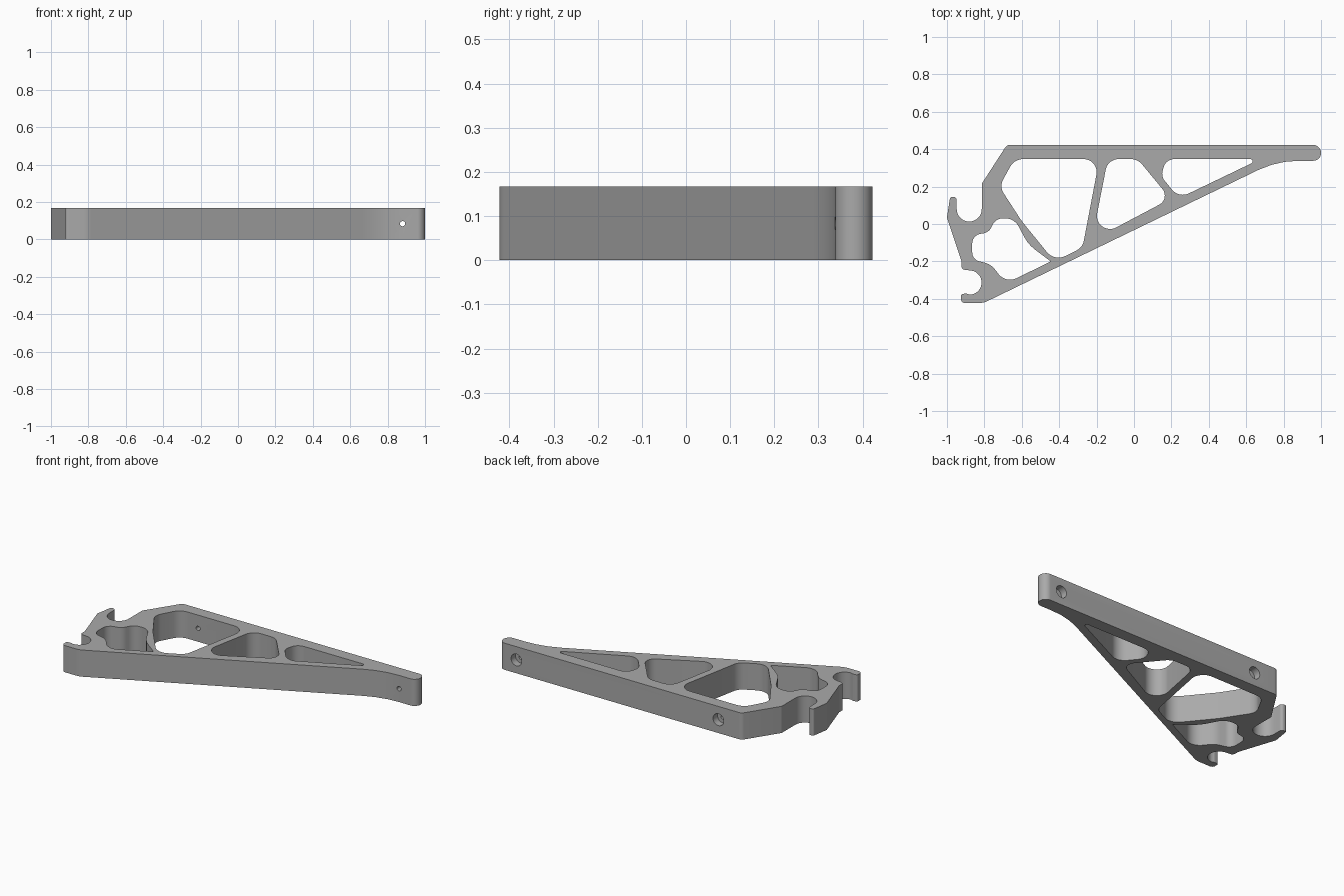
import bpy, bmesh
from math import sin, cos, tan, pi, radians, ceil
from mathutils import Vector, Matrix

cube = bpy.data.objects.get("Cube")
if cube:
    bpy.data.objects.remove(cube, do_unlink=True)

THICK = 0.167
grey = bpy.data.materials.new("plain_grey")
grey.use_nodes = True
grey.diffuse_color = (0.4, 0.4, 0.4, 1)
grey.node_tree.nodes["Principled BSDF"].inputs["Base Color"].default_value = (0.4, 0.4, 0.4, 1)


def arc(cx, cy, r, start, end, steps=18):
    """Points on a circular notch, with no extra rounding."""
    angles = [radians(start + (end - start) * i / steps) for i in range(steps + 1)]
    return [(cx + r * cos(a), cy + r * sin(a), 0) for a in angles]


def rounded(corners):
    """Fillet every corner (x, y, radius) of a closed polygon."""
    result = []
    for i, (x, y, r) in enumerate(corners):
        p = Vector((x, y))
        a = Vector(corners[i - 1][:2]) - p
        b = Vector(corners[(i + 1) % len(corners)][:2]) - p
        if r == 0:
            result.append(p)
            continue
        half = a.angle(b) / 2
        t = min(r / tan(half), 0.49 * a.length, 0.49 * b.length)
        r = t * tan(half)
        a.normalize()
        b.normalize()
        centre = p + (a + b).normalized() * (r / sin(half))
        start = p + a * t - centre
        sweep = start.angle_signed(p + b * t - centre)
        steps = max(2, ceil(abs(sweep) / radians(9)))
        for k in range(steps + 1):
            result.append(centre + Matrix.Rotation(-sweep * k / steps, 2) @ start)
    return result


# Outer outline with two hooked notches on the left end
outline = [
    (-0.68, 0.4225, 0.03), (1.0, 0.4225, 0.042), (1.0, 0.338, 0.042),
    (0.766, 0.338, 0.66), (-0.805, -0.4225, 0.1),
    (-0.925, -0.4225, 0.02), (-0.925, -0.374, 0.012), (-0.895, -0.372, 0.01),
    *arc(-0.88, -0.313, 0.065, -90, 90),
    (-0.922, -0.243, 0.02), (-0.922, -0.2, 0.01), (-1.0, 0.035, 0.02),
    (-0.983, 0.145, 0.012), (-0.948, 0.145, 0.02),
    *arc(-0.881, 0.08, 0.067, 180, 360),
    (-0.814, 0.215, 0.01),
]

# Lightening pockets
pockets = [
    [(-0.64, 0.347, 0.08), (-0.185, 0.347, 0.07), (-0.275, -0.125, 0.07),
     (-0.425, -0.2, 0.08), (-0.6, 0.015, 0.4), (-0.72, 0.2, 0.07)],
    [(-0.14, 0.347, 0.07), (0.02, 0.347, 0.08), (0.195, 0.135, 0.055),
     (-0.225, -0.087, 0.07)],
    [(0.17, 0.347, 0.07), (0.675, 0.347, 0.012), (0.24, 0.138, 0.075),
     (0.145, 0.255, 0.06)],
    [(-0.74, 0.03, 0.06), (-0.64, 0.03, 0.08), (-0.565, -0.11, 0.2),
     (-0.445, -0.2, 0.005), (-0.685, -0.318, 0.08), (-0.765, -0.215, 0.1),
     (-0.865, -0.19, 0.05), (-0.865, -0.06, 0.06), (-0.775, -0.045, 0.06)],
]

# Extrude the filled profile into the plate
curve = bpy.data.curves.new("bracket_profile", "CURVE")
curve.dimensions = "2D"
curve.fill_mode = "BOTH"
curve.extrude = THICK / 2
for loop in [outline] + pockets:
    pts = rounded(loop)
    spline = curve.splines.new("POLY")
    spline.points.add(len(pts) - 1)
    for sp, p in zip(spline.points, pts):
        sp.co = (p.x, p.y, 0, 1)
    spline.use_cyclic_u = True
profile = bpy.data.objects.new("bracket_profile", curve)
bpy.context.collection.objects.link(profile)
graph = bpy.context.evaluated_depsgraph_get()
mesh = bpy.data.meshes.new_from_object(profile.evaluated_get(graph))
bpy.data.objects.remove(profile, do_unlink=True)

bm = bmesh.new()
bm.from_mesh(mesh)
bmesh.ops.remove_doubles(bm, verts=bm.verts, dist=0.0002)
bmesh.ops.translate(bm, verts=bm.verts, vec=(0, 0, THICK / 2))
bmesh.ops.recalc_face_normals(bm, faces=bm.faces)
bm.to_mesh(mesh)
bm.free()
mesh.materials.clear()
mesh.materials.append(grey)
bracket = bpy.data.objects.new("support_bracket", mesh)
bpy.context.collection.objects.link(bracket)


def drill(name, x, radius, y_from, y_to):
    """Bore a round hole along y."""
    bm = bmesh.new()
    place = Matrix.Translation((x, (y_from + y_to) / 2, THICK / 2)) @ Matrix.Rotation(pi / 2, 4, "X")
    bmesh.ops.create_cone(bm, cap_ends=True, segments=32, radius1=radius, radius2=radius,
                          depth=y_to - y_from, matrix=place)
    data = bpy.data.meshes.new(name)
    bm.to_mesh(data)
    bm.free()
    data.materials.append(grey)
    cutter = bpy.data.objects.new(name, data)
    cutter.hide_render = True
    bpy.context.collection.objects.link(cutter)
    mod = bracket.modifiers.new(name, "BOOLEAN")
    mod.operation = "DIFFERENCE"
    mod.solver = "EXACT"
    mod.object = cutter
    bpy.ops.object.modifier_apply(modifier=mod.name)
    bpy.data.objects.remove(cutter, do_unlink=True)


bpy.context.view_layer.objects.active = bracket
bracket.select_set(True)
# Screw holes, countersunk from the back edge
for x in (-0.52, 0.88):
    drill("screw_head_hole", x, 0.037, 0.378, 0.5)
    drill("screw_hole", x, 0.014, 0.3, 0.5)

bpy.ops.object.shade_smooth_by_angle(angle=radians(30))
